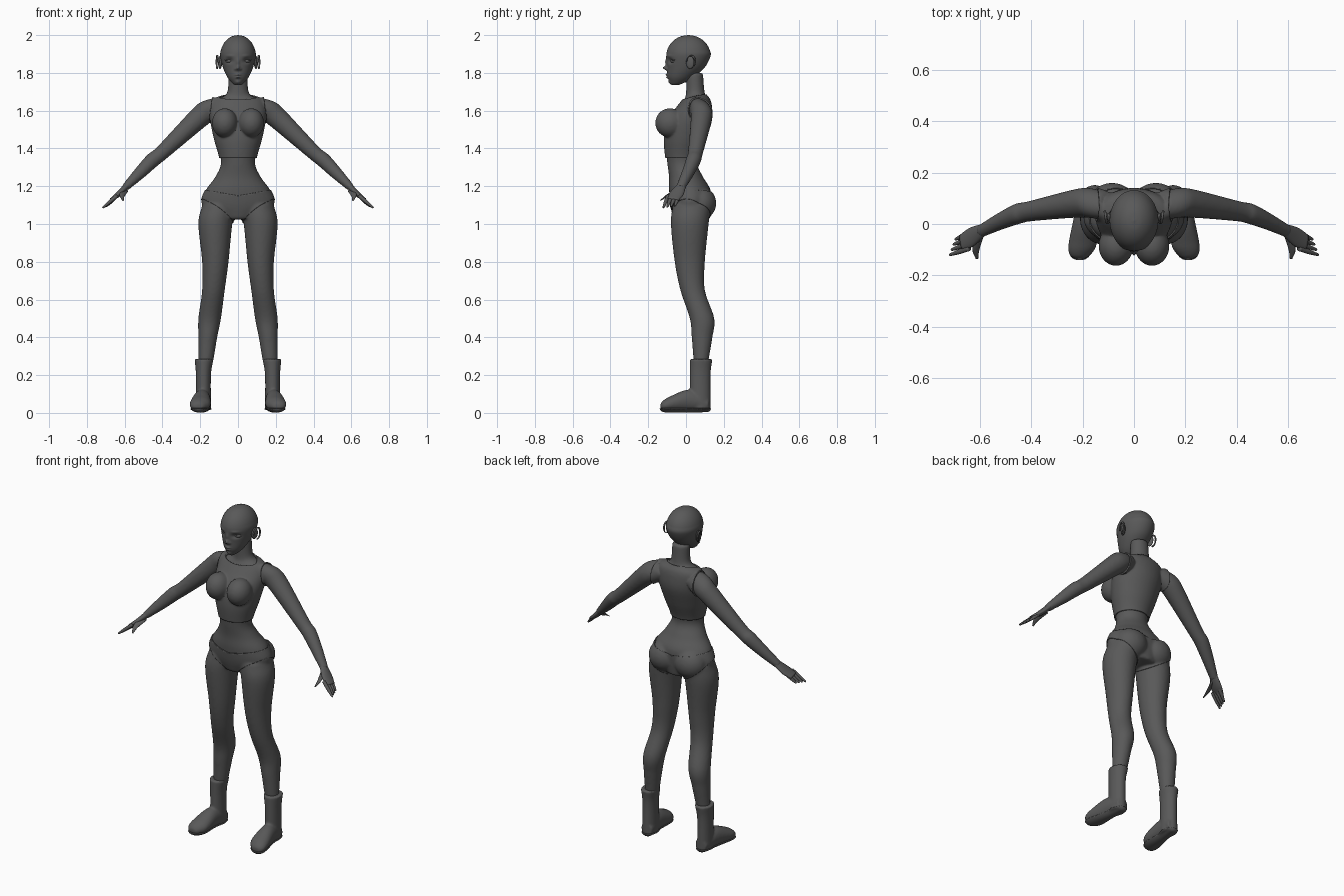
import bpy, bmesh, math
from mathutils import Vector, Matrix

if "Cube" in bpy.data.objects:
    bpy.data.objects.remove(bpy.data.objects["Cube"])

X, Y, Z = Vector((1, 0, 0)), Vector((0, 1, 0)), Vector((0, 0, 1))
colour = (.1, .1, .1, 1)
grey = bpy.data.materials.new("dark grey")
grey.use_nodes = True
grey.diffuse_color = colour
grey.node_tree.nodes["Principled BSDF"].inputs["Base Color"].default_value = colour


def level(z, wide, front, back, x=0):
    """Horizontal section given by its half width and its front and back."""
    return Vector((x, (front + back) / 2, z, wide, (back - front) / 2))


def spot(x, y, z, radius, flat=1):
    """Section of a limb around a point, optionally flattened."""
    return Vector((x, y, z, radius, radius * flat))


def sweep(bm, sections, u, v, steps=6, sides=32):
    """Loft elliptical sections along a smooth curve through their centres."""
    first, last = sections[0], sections[-1]
    points = [first * 2 - sections[1]] + sections + [last * 2 - sections[-2]]
    path = []
    for a, b, c, d in zip(points, points[1:], points[2:], points[3:]):
        for k in range(steps):
            t = k / steps
            path.append((b * 2 + (c - a) * t + (a * 2 - b * 5 + c * 4 - d) * t * t
                         + (b * 3 - a - c * 3 + d) * t ** 3) / 2)
    path.append(last)
    angles = [math.tau * i / sides for i in range(sides)]
    rings = [[bm.verts.new(Vector(q[:3]) + u * math.cos(a) * q[3] + v * math.sin(a) * q[4])
              for a in angles] for q in path]
    for ring, following in zip(rings, rings[1:]):
        for i in range(sides):
            j = (i + 1) % sides
            bm.faces.new((ring[i], ring[j], following[j], following[i]))
    bm.faces.new(rings[0])
    bm.faces.new(rings[-1])


def ball(bm, centre, radii, turn=0):
    matrix = (Matrix.Translation(centre) @ Matrix.Rotation(turn, 4, 'Z')
              @ Matrix.Diagonal((*radii, 1)))
    bmesh.ops.create_uvsphere(bm, u_segments=32, v_segments=20, radius=1, matrix=matrix)


def finish(bm, name, mirrored=True, voxel=0):
    """Make the object, mirror it across the middle and blend its pieces."""
    bmesh.ops.recalc_face_normals(bm, faces=bm.faces)
    mesh = bpy.data.meshes.new(name)
    bm.to_mesh(mesh)
    bm.free()
    mesh.materials.append(grey)
    mesh.shade_smooth()
    ob = bpy.data.objects.new(name, mesh)
    bpy.context.collection.objects.link(ob)
    if mirrored:
        ob.modifiers.new("mirror", 'MIRROR').merge_threshold = .002
    if voxel:
        blend = ob.modifiers.new("blend", 'REMESH')
        blend.mode, blend.voxel_size, blend.use_smooth_shade = 'VOXEL', voxel, True
        soften = ob.modifiers.new("soften", 'SMOOTH')
        soften.factor, soften.iterations = .5, 6
    return ob


def shell(source, name, thickness, planes):
    """Trim a copy of a finished surface by planes and thicken it outwards."""
    graph = bpy.context.evaluated_depsgraph_get()
    surface = bpy.data.meshes.new_from_object(source.evaluated_get(graph))
    bm = bmesh.new()
    bm.from_mesh(surface)
    bpy.data.meshes.remove(surface)
    for point, outward in [((0, 0, 0), -X)] + planes:
        bmesh.ops.bisect_plane(bm, geom=bm.verts[:] + bm.edges[:] + bm.faces[:],
                               plane_co=point, plane_no=outward, clear_outer=True)
    cloth = finish(bm, name).modifiers.new("cloth", 'SOLIDIFY')
    cloth.thickness, cloth.offset = thickness, 1


# Body: torso and neck
bm = bmesh.new()
sweep(bm, [level(z=1.03, wide=.1, front=-.06, back=.12),
           level(z=1.1, wide=.19, front=-.08, back=.13),
           level(z=1.18, wide=.17, front=-.09, back=.13),
           level(z=1.25, wide=.12, front=-.09, back=.09),
           level(z=1.33, wide=.09, front=-.1, back=.06),
           level(z=1.45, wide=.12, front=-.11, back=.1),
           level(z=1.55, wide=.14, front=-.09, back=.13),
           level(z=1.62, wide=.14, front=-.04, back=.13),
           level(z=1.66, wide=.12, front=-.01, back=.12),
           level(z=1.69, wide=.06, front=0, back=.1),
           level(z=1.8, wide=.05, front=0, back=.09)], X, Y)
# Bust and seat
ball(bm, centre=(.07, -.085, 1.535), radii=(.06, .07, .07))
ball(bm, centre=(.085, .075, 1.11), radii=(.09, .08, .085))
# Leg
sweep(bm, [level(z=1.1, wide=.09, front=-.07, back=.13, x=.1),
           level(z=1, wide=.09, front=-.08, back=.12, x=.12),
           level(z=.8, wide=.07, front=-.06, back=.1, x=.12),
           level(z=.65, wide=.06, front=-.03, back=.1, x=.13),
           level(z=.5, wide=.06, front=.02, back=.15, x=.15),
           level(z=.4, wide=.05, front=.03, back=.14, x=.16),
           level(z=.28, wide=.04, front=.04, back=.12, x=.17),
           level(z=.2, wide=.03, front=.05, back=.11, x=.18)], X, Y)
# Arm
reach = Vector((.7, -.2, -.7)).normalized()
across = (Y - reach * Y.dot(reach)).normalized()
thick = across.cross(reach)
sweep(bm, [spot(.1, .07, 1.63, radius=.05), spot(.16, .08, 1.6, radius=.06),
           spot(.22, .08, 1.55, radius=.056), spot(.4, .05, 1.38, radius=.04),
           spot(.45, .04, 1.34, radius=.04), spot(.52, .01, 1.27, radius=.033),
           spot(.6, -.03, 1.19, radius=.025, flat=.8)], across, thick)
body = finish(bm, "body", voxel=.008)

# Hands: palm, four tapering fingers and a thumb
bm = bmesh.new()
sweep(bm, [spot(.58, -.02, 1.21, radius=.022, flat=.8),
           spot(.63, -.05, 1.16, radius=.037, flat=.4),
           spot(.67, -.07, 1.13, radius=.03, flat=.3)], across, thick)
for i in range(4):
    knuckle = Vector((.64, -.035 - i * .02, 1.15))
    tip = knuckle + Vector((.055 + i * .007, -.025, -.055 - i * .003))
    sweep(bm, [spot(*knuckle.lerp(tip, t), radius=.01 - .006 * t ** 4)
               for t in (0, .5, .9, 1)], across, thick, sides=12)
sweep(bm, [spot(.6, -.04, 1.18, radius=.015), spot(.614, -.1, 1.15, radius=.011),
           spot(.61, -.135, 1.125, radius=.004)], X, thick, sides=12)
finish(bm, "hands")

# Head: jaw sections under a rounded skull, then features pushed in or out
bm = bmesh.new()
skull = [level(z=1.89 + .11 * math.sin(a), wide=.094 * math.cos(a),
               front=.013 - .117 * math.cos(a), back=.013 + .117 * math.cos(a))
         for a in (k * .31 for k in range(6))]
sweep(bm, [level(z=1.735, wide=.016, front=-.075, back=-.04),
           level(z=1.75, wide=.035, front=-.085, back=0),
           level(z=1.78, wide=.058, front=-.097, back=.045),
           level(z=1.83, wide=.08, front=-.1, back=.1)] + skull, X, Y, steps=12, sides=112)
# Each feature: x, z, push, width, height
features = {"nose tip": (0, 1.826, -.022, .01, .011),
            "nose bridge": (0, 1.855, -.008, .008, .02),
            "nostril": (.014, 1.82, -.007, .006, .006),
            "eye socket": (.045, 1.864, .014, .018, .012),
            "brow": (.045, 1.89, -.004, .02, .007),
            "upper lip": (0, 1.79, -.011, .014, .005),
            "lower lip": (0, 1.776, -.01, .012, .005),
            "chin": (0, 1.75, -.007, .016, .01)}
for vert in bm.verts:
    if vert.co.y < 0:
        for x, z, push, width, height in features.values():
            dx, dz = (abs(vert.co.x) - x) / width, (vert.co.z - z) / height
            vert.co.y += push * math.exp(-dx * dx - dz * dz)
finish(bm, "head", mirrored=False)

# Eyes, with an upper lid over each
bm = bmesh.new()
ball(bm, centre=(.045, -.065, 1.862), radii=(.022, .016, .01), turn=.35)
ball(bm, centre=(.046, -.062, 1.869), radii=(.026, .017, .006), turn=.35)
finish(bm, "eyes")

# Ears: a thin shell with a rolled rim
bm = bmesh.new()
ball(bm, centre=(.095, .022, 1.855), radii=(.009, .022, .034), turn=-.3)
sweep(bm, [spot(.103 + .01 * math.sin(a / 2), .026 - .023 * math.cos(a),
                1.857 + .034 * math.sin(a), radius=.005)
           for a in (k * math.pi / 6 for k in range(10))], X, (Y + Z).normalized(), sides=10)
finish(bm, "ears")

# Clothes trimmed from the body surface
shell(body, "cropped_top", .008, [((0, 0, 1.35), -Z), ((.142, 0, 1.6), X + Z * .1),
                                  ((0, 0, 1.658), Z - Y * .25)])
shell(body, "briefs", .005, [((0, 0, 1.15), Z - X * .17),
                             ((.05, 0, 1.03), X * .75 - Y * .25 - Z)])

# Boots: shaft and foot, with a sole trimmed from the underside
bm = bmesh.new()
sweep(bm, [level(z=.285, wide=.05, front=.02, back=.14, x=.18),
           level(z=.2, wide=.04, front=.02, back=.13, x=.183),
           level(z=.02, wide=.04, front=.02, back=.13, x=.183)], X, Y)
sweep(bm, [spot(.18, .12, .046, radius=.036),
           spot(.19, .02, .065, radius=.045, flat=1.3),
           spot(.2, -.08, .048, radius=.055, flat=.75),
           spot(.21, -.12, .038, radius=.04, flat=.7),
           spot(.21, -.135, .034, radius=.02, flat=.7)], X, Z)
boots = finish(bm, "boots", voxel=.006)
shell(boots, "soles", .006, [((0, 0, .025), Z)])
